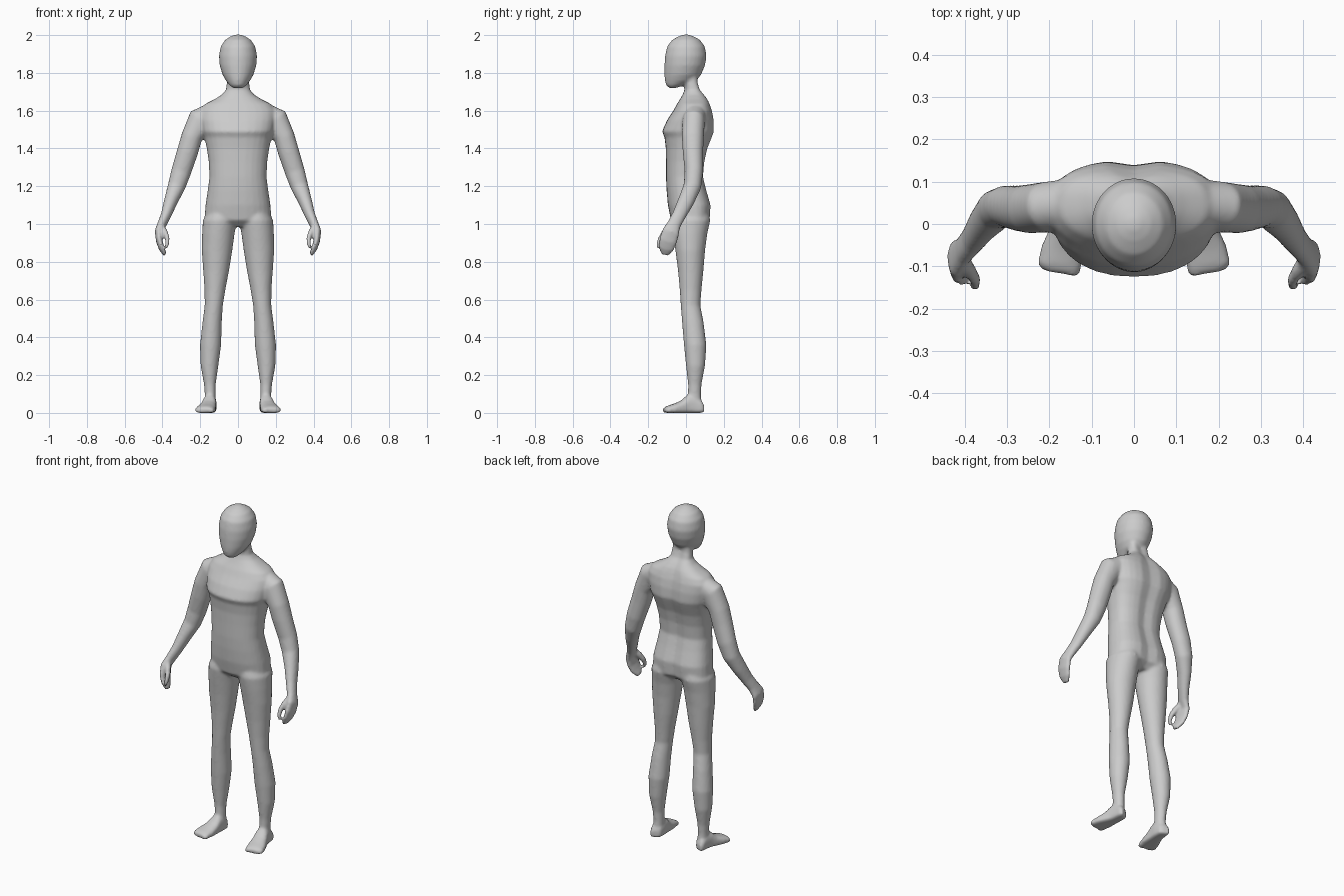
import bpy, bmesh
from math import sin, cos, tau, exp, copysign
from mathutils import Vector

N = 28
bm = bmesh.new()


def skin(rings):
    """Closed tube through a list of point rings."""
    rows = [[bm.verts.new(p) for p in r] for r in rings]
    for a, b in zip(rows, rows[1:]):
        for i in range(N):
            j = (i + 1) % N
            bm.faces.new((a[i], a[j], b[j], b[i]))
    bm.faces.new(rows[0][::-1])
    bm.faces.new(rows[-1])


def unit(i, e):
    """Point i of a unit superellipse with exponent e."""
    c, s = cos(tau * i / N), sin(tau * i / N)
    return (copysign(abs(c) ** (2 / e), c), copysign(abs(s) ** (2 / e), s))


def stack(sections, front=2.0, back=2.0, groove=0.0):
    """Horizontal sections: z, x centre, half width, front y, back y."""
    rings = []
    for z, xc, rx, yf, yb in sections:
        ring = []
        for i in range(N):
            u, v = unit(i, back if i < N / 2 else front)
            y = (yf + yb) / 2 + v * (yb - yf) / 2
            if v > 0:
                y -= groove * exp(-(u * rx / 0.03) ** 2)
            ring.append((xc + u * rx, y, z))
        rings.append(ring)
    skin(rings)


def tube(path, side):
    """Sections square to a path: x, y, z, half width, half depth."""
    pts = [Vector(p[:3]) for p in path]
    rings = []
    for k, p in enumerate(path):
        t = (pts[min(k + 1, len(pts) - 1)] - pts[max(k - 1, 0)]).normalized()
        x = Vector((1, 0, 0))
        u = (x - t * x.dot(t)).normalized()
        v = t.cross(u)
        ring = []
        for i in range(N):
            c, s = unit(i, 2.1)
            q = pts[k] + u * c * p[3] + v * s * p[4]
            ring.append((q.x * side, q.y, q.z))
        rings.append(ring)
    skin(rings)


# Torso and neck
stack([(z, 0, rx, f, b) for z, rx, f, b in [
    (0.985, .12, -.04, .09), (1.02, .178, -.08, .128), (1.10, .172, -.096, .133),
    (1.18, .160, -.103, .110), (1.25, .151, -.106, .093), (1.33, .155, -.106, .100),
    (1.40, .165, -.107, .116), (1.46, .178, -.114, .140), (1.49, .190, -.127, .151),
    (1.55, .200, -.100, .149), (1.60, .200, -.067, .140), (1.635, .175, -.048, .128),
    (1.66, .125, -.032, .117), (1.685, .085, -.018, .100), (1.71, .064, -.008, .080),
    (1.75, .059, -.010, .068), (1.82, .055, -.010, .065)]], 2.2, 2.7, .012)

# Head
stack([(z, 0, rx, f, b) for z, rx, f, b in [
    (1.720, .025, -.088, -.055), (1.735, .045, -.105, -.005), (1.76, .065, -.112, .055),
    (1.79, .082, -.114, .080), (1.84, .097, -.114, .101), (1.89, .101, -.111, .109),
    (1.94, .092, -.100, .100), (1.975, .068, -.073, .074), (1.993, .040, -.040, .042),
    (2.003, .012, -.012, .014)]])

for side in (1, -1):
    # Leg
    stack([(z, x * side, rx, f, b) for z, x, rx, f, b in [
        (1.06, .09, .075, -.07, .12), (1.02, .096, .090, -.080, .129),
        (0.95, .104, .086, -.070, .113), (0.86, .111, .081, -.056, .101),
        (0.75, .116, .068, -.042, .092), (0.65, .122, .055, -.033, .082),
        (0.57, .128, .048, -.028, .076), (0.48, .137, .051, -.021, .093),
        (0.36, .145, .056, -.011, .108), (0.25, .151, .047, .000, .101),
        (0.15, .149, .031, .011, .082), (0.10, .147, .029, .010, .080),
        (0.03, .147, .030, .000, .082)]])
    # Foot, lofted from heel to toe with a flat sole
    rings = []
    for y, x, rx, top in [(.092, .146, .020, .045), (.078, .146, .030, .07),
                          (.04, .147, .034, .095), (.01, .151, .036, .098),
                          (-.025, .159, .043, .066), (-.06, .168, .050, .050),
                          (-.10, .177, .051, .037), (-.117, .174, .044, .026)]:
        ring = []
        for i in range(N):
            u, v = unit(i, 2.2 if i < N / 2 else 5)
            ring.append(((x + u * rx) * side, y + u * .008, top / 2 + v * top / 2))
        rings.append(ring)
    skin(rings)
    # Arm and mitten hand
    tube([(.12, .05, 1.585, .065, .060), (.20, .040, 1.545, .072, .060),
          (.245, .036, 1.46, .056, .058), (.268, .037, 1.38, .056, .054),
          (.300, .042, 1.28, .053, .049), (.325, .034, 1.20, .047, .047),
          (.356, .000, 1.12, .036, .043), (.380, -.035, 1.05, .028, .037),
          (.402, -.062, 1.00, .024, .036), (.421, -.080, .96, .020, .046),
          (.417, -.095, .91, .017, .049), (.404, -.105, .87, .015, .042),
          (.386, -.113, .838, .010, .022)], side)
    # Thumb
    tube([(.408, -.075, .995, .014, .018), (.388, -.108, .960, .015, .019),
          (.374, -.132, .925, .013, .016), (.374, -.145, .895, .011, .013),
          (.380, -.149, .872, .007, .008)], side)

bmesh.ops.recalc_face_normals(bm, faces=bm.faces)
mesh = bpy.data.meshes.new("body")
bm.to_mesh(mesh)
bm.free()
body = bpy.data.objects.new("body", mesh)
bpy.context.collection.objects.link(body)
bpy.context.view_layer.objects.active = body
body.select_set(True)

# Fuse the parts into one skin and soften the joins
fuse = body.modifiers.new("fuse", "REMESH")
fuse.mode = "VOXEL"
fuse.voxel_size = .008
soft = body.modifiers.new("soften", "SMOOTH")
soft.factor = .5
soft.iterations = 6
for name in ("fuse", "soften"):
    bpy.ops.object.modifier_apply(modifier=name)
bpy.ops.object.shade_smooth()
